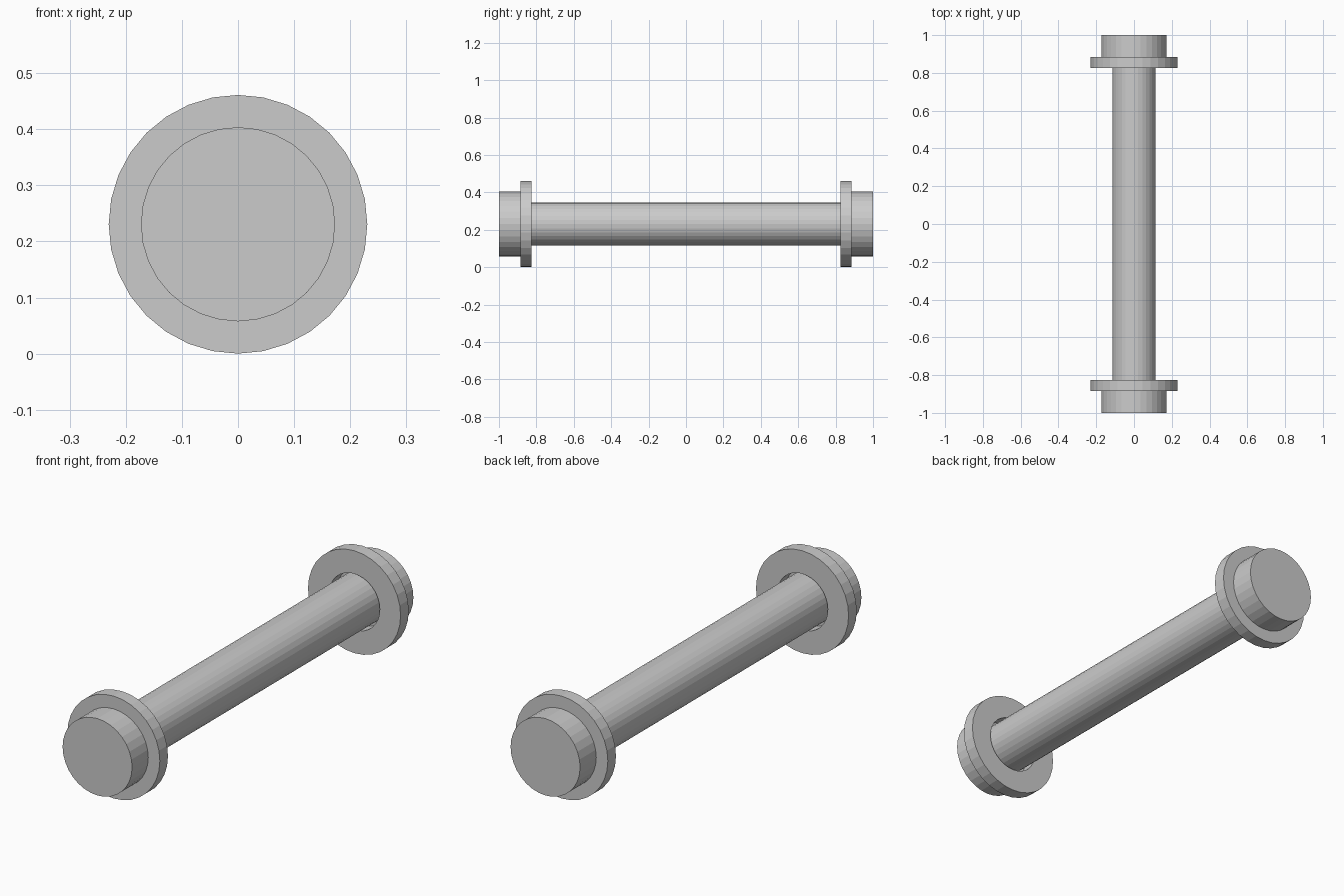
import bpy, math

cube = bpy.data.objects.get("Cube")
if cube:
    bpy.data.objects.remove(cube, do_unlink=True)

SEGMENTS = 32
AXIS_Z = 0.2305          # height of the rod's centre line

grey = bpy.data.materials.new("plain_grey")
grey.use_nodes = True
grey.diffuse_color = (0.6, 0.6, 0.6, 1)
grey.node_tree.nodes["Principled BSDF"].inputs["Base Color"].default_value = (0.6, 0.6, 0.6, 1)


def lathe(name, profile, closed=False):
    """Spin (radius, y) points round the rod axis; capped unless the profile is a closed ring."""
    verts, faces = [], []
    for radius, y in profile:
        for i in range(SEGMENTS):
            a = math.tau * i / SEGMENTS
            verts.append((radius * math.sin(a), y, AXIS_Z + radius * math.cos(a)))
    n = len(profile)
    for k in range(n if closed else n - 1):
        lo, hi = k * SEGMENTS, (k + 1) % n * SEGMENTS
        for i in range(SEGMENTS):
            j = (i + 1) % SEGMENTS
            faces.append((lo + i, lo + j, hi + j, hi + i))
    if not closed:
        faces.append(tuple(reversed(range(SEGMENTS))))
        faces.append(tuple(range((n - 1) * SEGMENTS, n * SEGMENTS)))
    mesh = bpy.data.meshes.new(name)
    mesh.from_pydata(verts, [], faces)
    mesh.materials.append(grey)
    obj = bpy.data.objects.new(name, mesh)
    bpy.context.collection.objects.link(obj)
    # Consistent outward normals
    bpy.ops.object.select_all(action="DESELECT")
    obj.select_set(True)
    bpy.context.view_layer.objects.active = obj
    bpy.ops.object.mode_set(mode="EDIT")
    bpy.ops.mesh.select_all(action="SELECT")
    bpy.ops.mesh.normals_make_consistent(inside=False)
    bpy.ops.object.mode_set(mode="OBJECT")
    return obj


# Long rod running between the two end caps
lathe("shaft", [(0.115, -0.885), (0.115, 0.885)])

# Cap and loose-fitting washer at each end
for side, s in (("front", -1), ("back", 1)):
    lathe(side + "_cap", [(0.173, s * 0.885), (0.173, s * 1.0)])
    lathe(side + "_washer", [(0.127, s * 0.827), (0.2305, s * 0.827),
                             (0.2305, s * 0.885), (0.127, s * 0.885)], closed=True)
